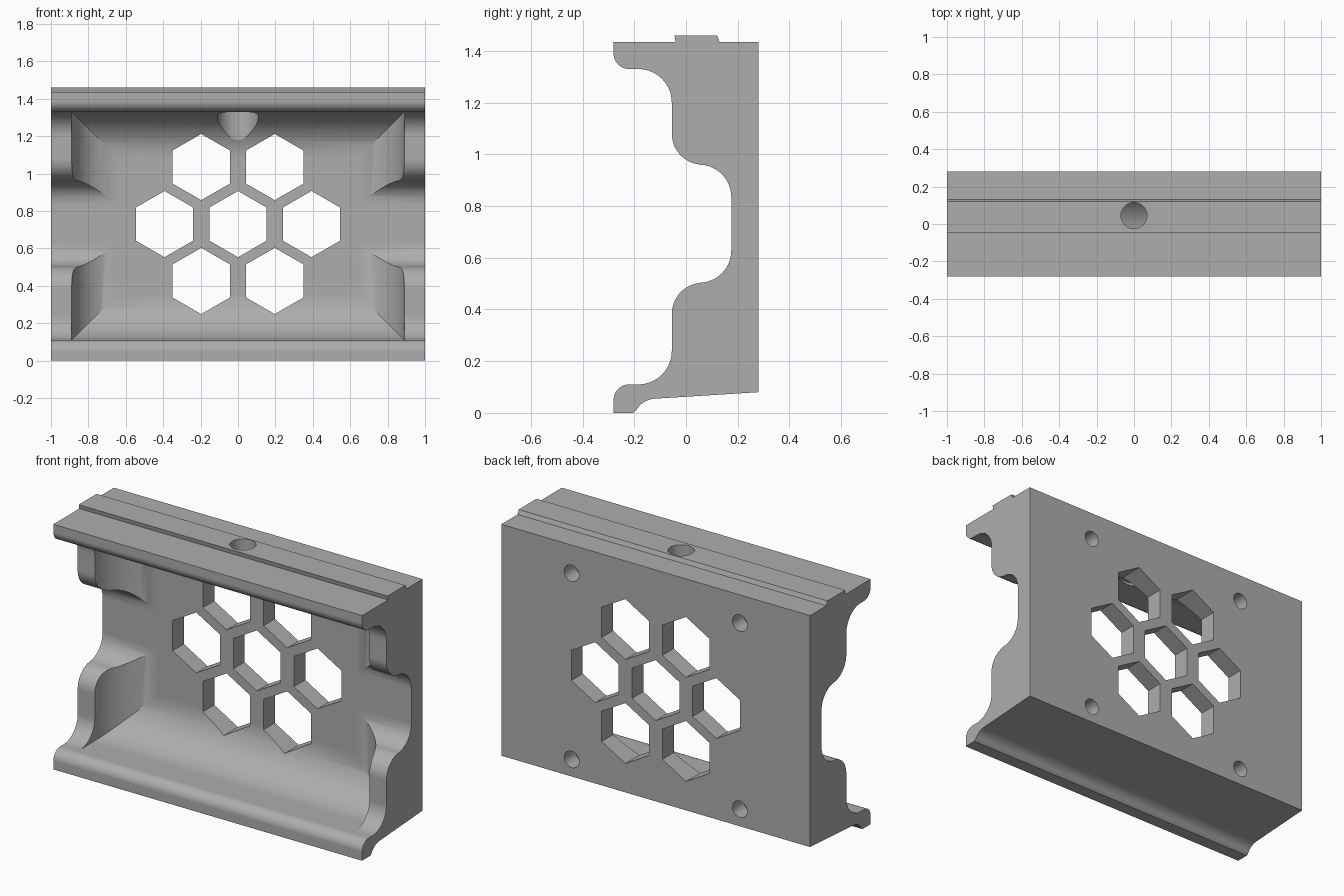
import bpy, bmesh
from math import sin, cos, radians, sqrt

cube = bpy.data.objects.get("Cube")
if cube:
    bpy.data.objects.remove(cube, do_unlink=True)

grey = bpy.data.materials.new("plain grey")
grey.use_nodes = True
colour = (0.42, 0.42, 0.42, 1)
grey.diffuse_color = colour
grey.node_tree.nodes["Principled BSDF"].inputs["Base Color"].default_value = colour


def arc(cx, cy, r, start, end, steps=14):
    """Points on an arc, angles in degrees."""
    angles = [radians(start + (end - start) * i / steps) for i in range(steps + 1)]
    return [(cx + r * cos(a), cy + r * sin(a)) for a in angles]


def prism(name, outline, axis, low, high):
    """Extrude an outline of the two other axes along one axis."""
    place = {"x": lambda a, b, t: (t, a, b),
             "y": lambda a, b, t: (a, t, b),
             "z": lambda a, b, t: (a, b, t)}[axis]
    bm = bmesh.new()
    near = [bm.verts.new(place(a, b, low)) for a, b in outline]
    far = [bm.verts.new(place(a, b, high)) for a, b in outline]
    bm.faces.new(near)
    bm.faces.new(far[::-1])
    n = len(near)
    for i in range(n):
        j = (i + 1) % n
        bm.faces.new((near[i], far[i], far[j], near[j]))
    bmesh.ops.recalc_face_normals(bm, faces=bm.faces)
    mesh = bpy.data.meshes.new(name)
    bm.to_mesh(mesh)
    bm.free()
    mesh.materials.append(grey)
    obj = bpy.data.objects.new(name, mesh)
    bpy.context.collection.objects.link(obj)
    return obj


def combine(target, tool, operation="DIFFERENCE"):
    """Apply a boolean and discard the cutter."""
    tool.hide_render = True
    mod = target.modifiers.new("cut", "BOOLEAN")
    mod.operation, mod.solver, mod.object = operation, "EXACT", tool
    bpy.ops.object.select_all(action="DESELECT")
    bpy.context.view_layer.objects.active = target
    target.select_set(True)
    bpy.ops.object.modifier_apply(modifier=mod.name)
    bpy.data.objects.remove(tool, do_unlink=True)


# Side profile: foot, lips, bumps and waist on the front, rail on top
back, floor, roof = 0.175, 0.11, 1.33
profile = [(0.28, 0.08), (0.28, 1.435), (0.13, 1.435), (0.12, 1.46),
           (-0.045, 1.46), (-0.04, 1.435), (-0.28, 1.435)]
profile += arc(-0.22, roof + 0.06, 0.06, 180, 270)
profile += arc(-0.185, roof - 0.13, 0.13, 90, 0)
profile += arc(0.065, 1.08, 0.12, 180, 270)
profile += arc(back - 0.125, 0.835, 0.125, 90, 0)
profile += arc(back - 0.125, 0.628, 0.125, 0, -90)
profile += arc(0.065, 0.383, 0.12, 90, 180)
profile += arc(-0.185, floor + 0.13, 0.13, 0, -90)
profile += arc(-0.22, floor - 0.06, 0.06, 90, 180)
profile += [(-0.28, 0), (-0.205, 0)]
profile += arc(-0.115, -0.035, 0.09, 150, 94, 8)
body = prism("bracket_body", profile, "x", -1, 1)

# Front pocket: rounded floor and roof crossed with rounded side walls
r, half = 0.25, 0.89
side = [(-0.5, floor)] + arc(back - r, floor + r, r, -90, 0, 20)
side += arc(back - r, roof - r, r, 0, 90, 20) + [(-0.5, roof)]
plan = [(half, -0.5)] + arc(half - r, back - r, r, 0, 90, 20)
plan += arc(r - half, back - r, r, 90, 180, 20) + [(-half, -0.5)]
pocket = prism("pocket_cutter", side, "x", -1.2, 1.2)
combine(pocket, prism("pocket_walls", plan, "z", -0.2, 1.6), "INTERSECT")
combine(body, pocket)

# Honeycomb openings
R = 0.177
for count, z in ((2, 0.426), (3, 0.73), (2, 1.035)):
    for i in range(count):
        x = (i - (count - 1) / 2) * 0.393
        combine(body, prism("honeycomb_cutter", arc(x, z, R, 30, 330, 5), "y", -0.5, 0.5))

# Screw hole through the top with a counterbore below
hole = (0, 0.045)
combine(body, prism("screw_hole", arc(*hole, 0.07, 0, 352.5, 47), "z", 1.2, 1.6))
combine(body, prism("counterbore", arc(*hole, 0.11, 0, 352.5, 47), "z", 1.0, 1.345))

# Blind round holes in the back
for x in (-0.545, 0.545):
    for z in (0.18, 1.27):
        combine(body, prism("back_hole", arc(x, z, 0.048, 0, 348.75, 31), "y", 0.18, 0.4))

# Smooth shading on the curves, flat faces kept flat
bpy.ops.object.select_all(action="DESELECT")
body.select_set(True)
bpy.context.view_layer.objects.active = body
bpy.ops.object.shade_smooth_by_angle(angle=radians(25))
weighted = body.modifiers.new("even_normals", "WEIGHTED_NORMAL")
weighted.keep_sharp = True
